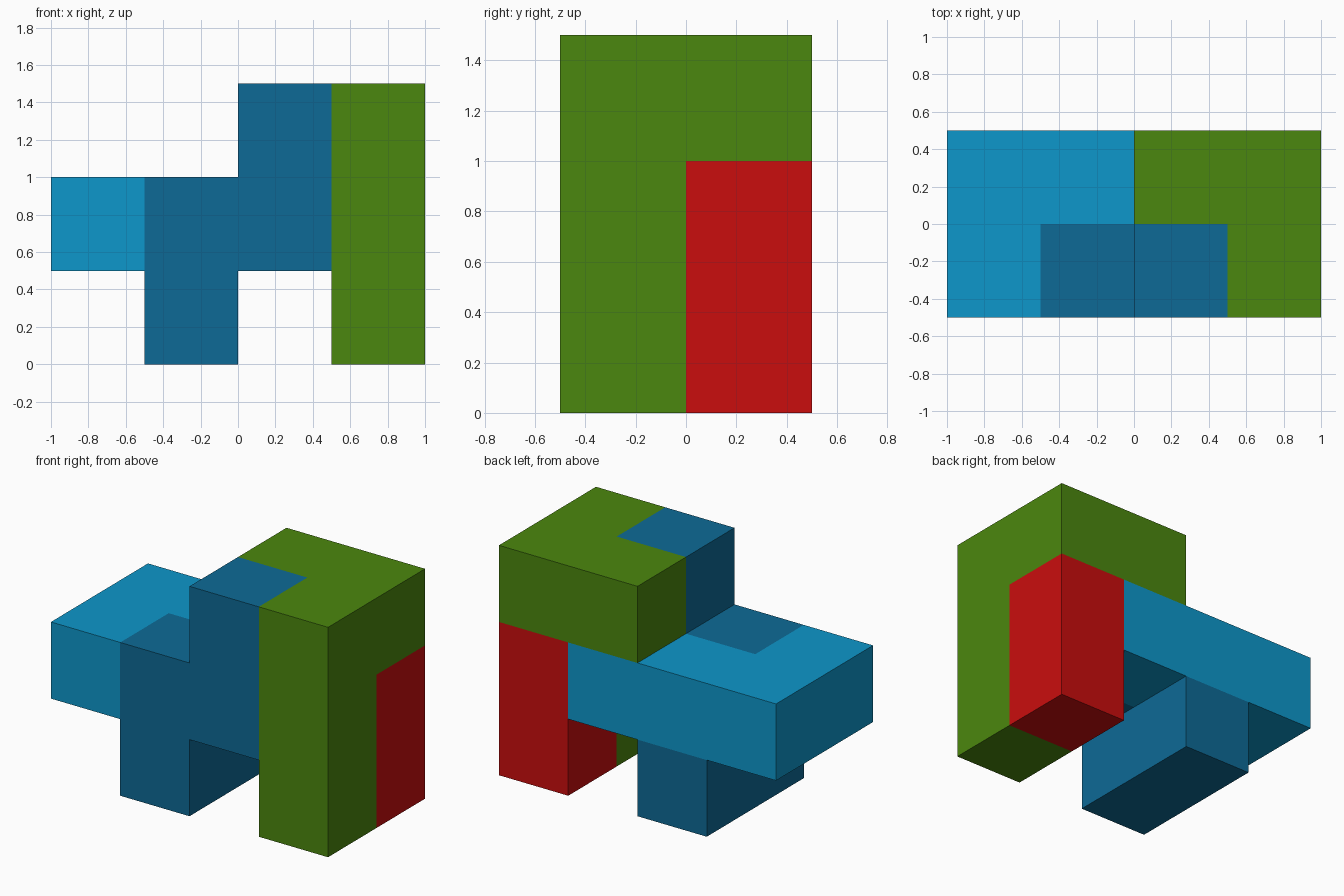
import bpy, bmesh
from mathutils import Vector

if "Cube" in bpy.data.objects:
    bpy.data.objects.remove(bpy.data.objects["Cube"])

S = 0.5                          # edge of one cube cell
ORIGIN = Vector((-1, -0.5, 0))   # left, front, bottom corner of the cell grid


def material(name, rgb):
    """Flat material from 0-255 sRGB."""
    lin = [((c / 255 + 0.055) / 1.055) ** 2.4 if c > 10 else c / 255 / 12.92 for c in rgb]
    mat = bpy.data.materials.new(name)
    mat.diffuse_color = (*lin, 1)
    mat.use_nodes = True
    mat.node_tree.nodes["Principled BSDF"].inputs["Base Color"].default_value = mat.diffuse_color
    return mat


def piece(name, mat, cells):
    """One closed solid from unit cells (x, y, z), without walls between cells."""
    bm = bmesh.new()
    for cell in cells:
        for axis in range(3):
            for side in (0, 1):
                step = [0, 0, 0]
                step[axis] = 2 * side - 1
                if tuple(c + d for c, d in zip(cell, step)) in cells:
                    continue
                u, v = (axis + 1) % 3, (axis + 2) % 3
                quad = []
                for a, b in ((0, 0), (1, 0), (1, 1), (0, 1)):
                    p = Vector(cell)
                    p[axis] += side
                    p[u] += a
                    p[v] += b
                    quad.append(bm.verts.new(ORIGIN + p * S))
                bm.faces.new(quad if side else quad[::-1])
    bmesh.ops.remove_doubles(bm, verts=bm.verts[:], dist=1e-4)
    bmesh.ops.dissolve_limit(bm, angle_limit=0.01, verts=bm.verts[:], edges=bm.edges[:])
    mesh = bpy.data.meshes.new(name)
    bm.to_mesh(mesh)
    bm.free()
    mesh.materials.append(mat)
    obj = bpy.data.objects.new(name, mesh)
    bpy.context.collection.objects.link(obj)


# Horizontal L-shaped bar at the back and left
piece("light_blue_piece", material("light blue", (13, 151, 203)),
      {(0, 0, 1), (0, 1, 1), (1, 1, 1), (2, 1, 1)})
# Stepped piece at the front with a foot running to the back
piece("dark_blue_piece", material("dark blue", (13, 106, 150)),
      {(1, 1, 0), (1, 0, 0), (1, 0, 1), (2, 0, 1), (2, 0, 2)})
# Tall column on the right, with its top wrapping around the back
piece("green_piece", material("green", (75, 135, 14)),
      {(3, 0, 0), (3, 0, 1), (3, 0, 2), (3, 1, 2), (2, 1, 2)})
# Short column under the green top
piece("red_piece", material("red", (202, 13, 13)), {(3, 1, 0), (3, 1, 1)})
